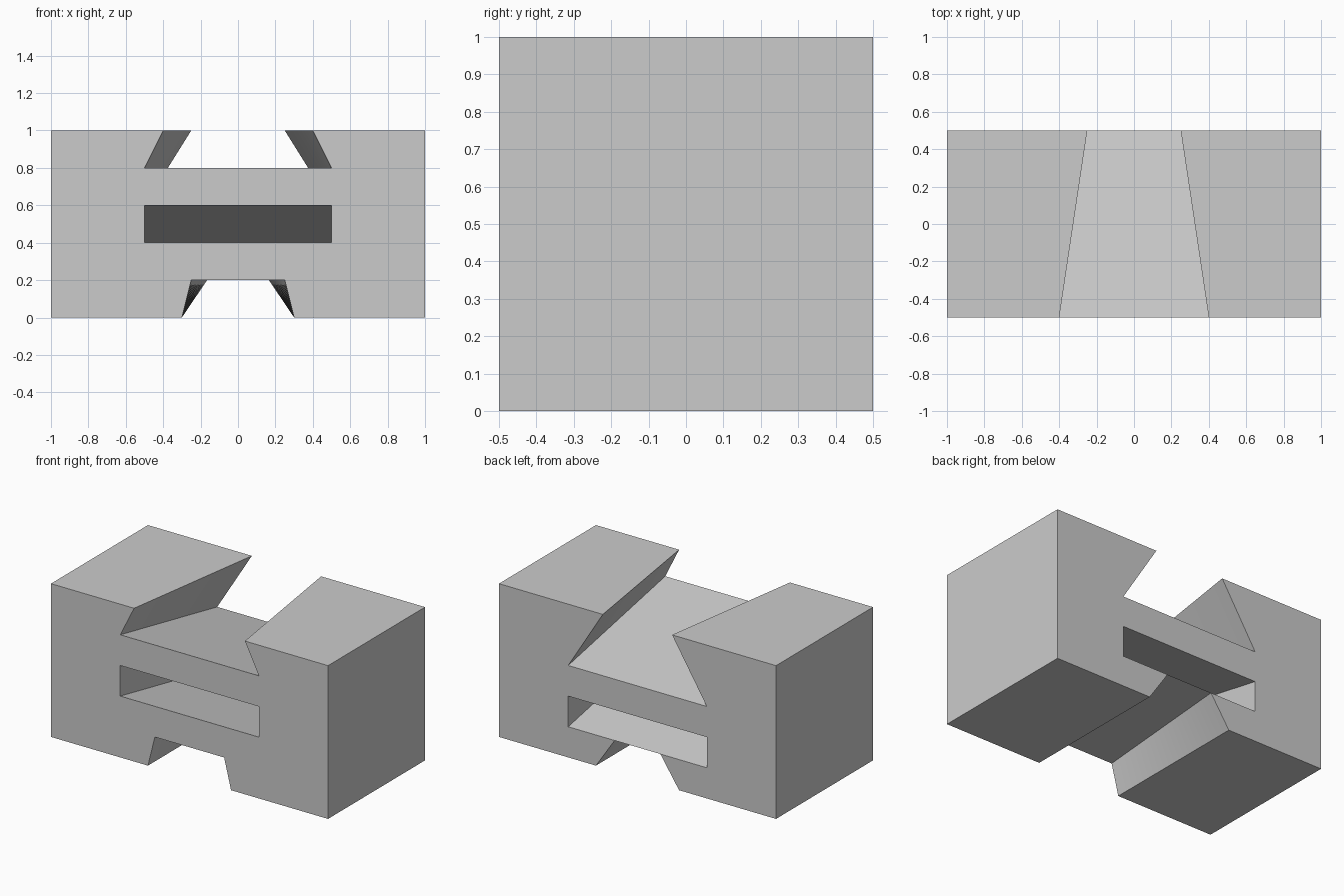
import bpy
import bmesh
import math

STATIONS = 16  # slices from front to back


def lerp(a, b, t):
    return a + (b - a) * t


def mirrored(points):
    """Extend right-hand points with their mirror image, as a closed loop."""
    return points + [(-x, z) for x, z in reversed(points)]


def outline(t):
    """Outer profile: bottom groove, side walls and dovetail top groove."""
    return mirrored([
        (lerp(0.25, 0.165, t), 0.2), (0.3, 0.0), (1.0, 0.0), (1.0, 1.0),
        (lerp(0.4, 0.25, t), 1.0), (0.5, lerp(0.8, 0.6, t))])


def slot(t):
    """Sloping rectangular slot through the middle."""
    drop = 0.2 * t
    return mirrored([(0.5, 0.4 - drop), (0.5, 0.6 - drop)])


def loft(bm, profile):
    """Skin a profile from front to back and return its rings of vertices."""
    rings = []
    for i in range(STATIONS + 1):
        t = i / STATIONS
        rings.append([bm.verts.new((x, t - 0.5, z)) for x, z in profile(t)])
    for a, b in zip(rings, rings[1:]):
        for j in range(len(a)):
            k = (j + 1) % len(a)
            bm.faces.new((a[j], a[k], b[k], b[j]))
    return rings


old = bpy.data.objects.get("Cube")
if old:
    bpy.data.objects.remove(old, do_unlink=True)

grey = bpy.data.materials.new("light grey")
grey.use_nodes = True
colour = (0.6, 0.6, 0.6, 1.0)
grey.diffuse_color = colour
grey.node_tree.nodes["Principled BSDF"].inputs["Base Color"].default_value = colour

bm = bmesh.new()
outer = loft(bm, outline)
inner = loft(bm, slot)

# End faces around the slot
for end in (0, -1):
    o, s = outer[end], inner[end]
    bm.faces.new([s[0], o[2]] + o[3:10] + [s[3], s[2], s[1]])
    bm.faces.new((o[0], o[1], o[2], s[0]))
    bm.faces.new((o[11], o[10], o[9], s[3]))
    if end == 0:  # the web thins to a knife edge at the back
        bm.faces.new((o[0], s[0], s[3], o[11]))

bmesh.ops.recalc_face_normals(bm, faces=bm.faces)

mesh = bpy.data.meshes.new("grooved_block")
bm.to_mesh(mesh)
bm.free()
mesh.materials.append(grey)
block = bpy.data.objects.new("grooved_block", mesh)
bpy.context.collection.objects.link(block)

bpy.ops.object.select_all(action='DESELECT')
block.select_set(True)
bpy.context.view_layer.objects.active = block
bpy.ops.object.shade_smooth_by_angle(angle=math.radians(20))
